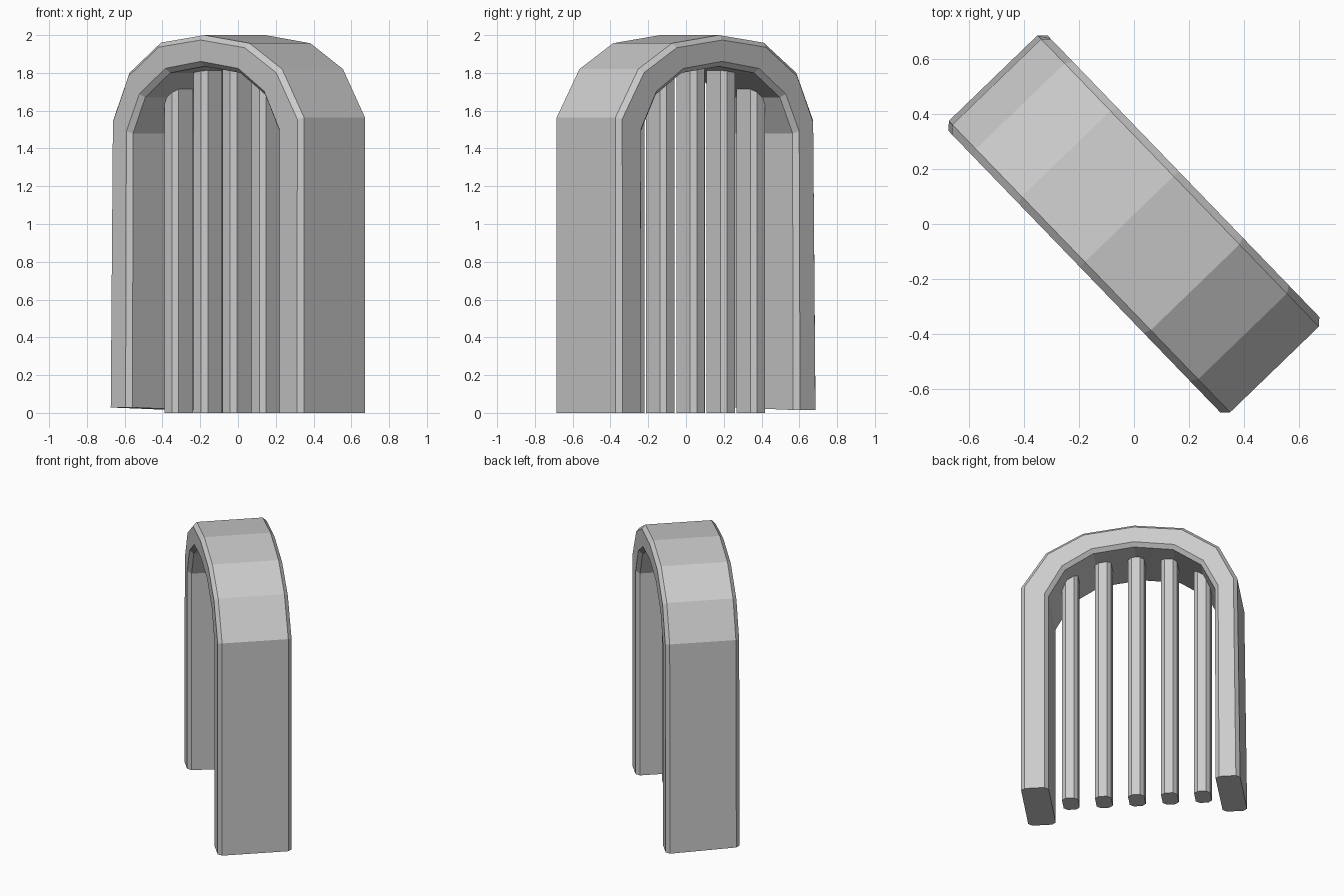
import bpy, bmesh, math
from mathutils import Vector

cube = bpy.data.objects.get("Cube")
if cube:
    bpy.data.objects.remove(cube, do_unlink=True)

TURN = math.radians(-46)
CHAMFER = 0.026

grey = bpy.data.materials.new("stone_grey")
grey.use_nodes = True
colour = (0.6, 0.6, 0.6, 1)
grey.diffuse_color = colour
grey.node_tree.nodes["Principled BSDF"].inputs["Base Color"].default_value = colour


def loft(name, rings):
    """Skin equal rings of points into a closed, flat-shaded solid."""
    bm = bmesh.new()
    rows = [[bm.verts.new(p) for p in ring] for ring in rings]
    count = len(rows[0])
    for a, b in zip(rows, rows[1:]):
        for i in range(count):
            j = (i + 1) % count
            bm.faces.new((a[i], a[j], b[j], b[i]))
    bm.faces.new(rows[0])
    bm.faces.new(rows[-1])
    bmesh.ops.recalc_face_normals(bm, faces=bm.faces)
    mesh = bpy.data.meshes.new(name)
    bm.to_mesh(mesh)
    bm.free()
    mesh.materials.append(grey)
    obj = bpy.data.objects.new(name, mesh)
    obj.rotation_euler.z = TURN
    bpy.context.collection.objects.link(obj)
    return obj


# Arch: chamfered section swept from the left foot over to the right foot
outer = [(-.737, .022), (-.718, 1.55), (-.595, 1.80), (-.355, 1.96), (-.025, 2.0),
         (.32, 1.957), (.568, 1.82), (.735, 1.565), (.735, 0)]
inner = [(-.572, .022), (-.568, 1.48), (-.475, 1.67), (-.285, 1.80), (-.025, 1.835),
         (.25, 1.80), (.44, 1.685), (.55, 1.49), (.55, 0)]
half = 0.25
rings = []
for o, i in zip(outer, inner):
    o, i = Vector(o), Vector(i)
    step = (o - i).normalized() * CHAMFER
    side = [(o, half - CHAMFER), (o - step, half), (i + step, half), (i, half - CHAMFER)]
    section = side + [(p, -v) for p, v in reversed(side)]
    rings.append([(p.x, v, p.y) for p, v in section])
# The left foot is cut slightly out of level
rings[0] = [(x, y, z - 0.03 * y) for x, y, z in rings[0]]
loft("arch", rings)

# Bars: five chamfered posts running up into the arch
w, d, c = 0.054, 0.078, 0.025
section = [(-w + c, -d), (w - c, -d), (w, -d + c), (w, d - c),
           (w - c, d), (-w + c, d), (-w, d - c), (-w, -d + c)]
for n in range(-2, 3):
    centre = -0.021 + n * 0.222
    top = 1.76 if abs(n) == 2 else 1.87
    loft(f"bar_{n + 3}", [[(centre + x, 0.013 + y, z) for x, y in section]
                          for z in (0, top)])
